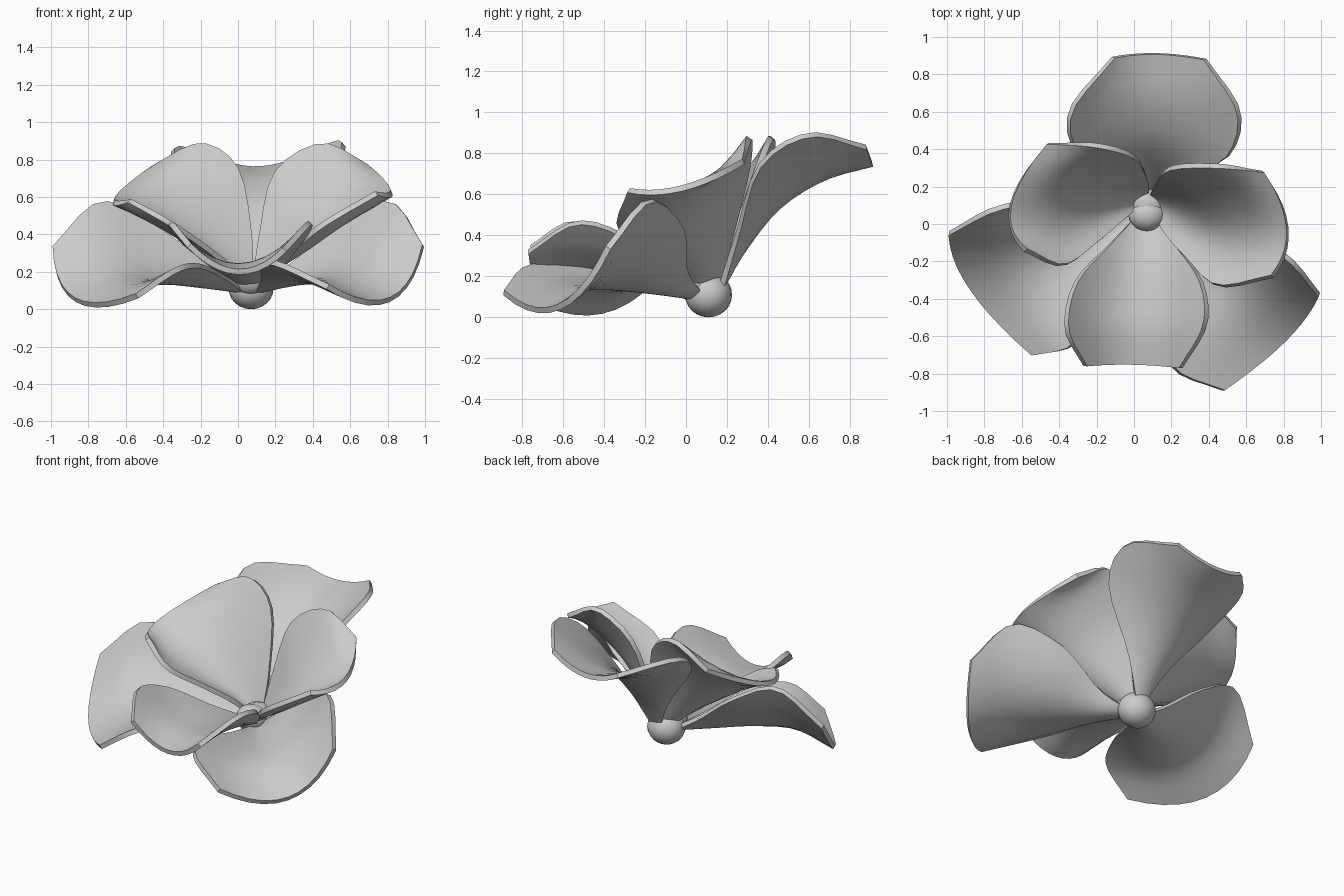
import bpy
import bmesh
from mathutils import Vector, Matrix


def along(p, t):
    """Catmull-Rom point on the list p at t (0..len-1)."""
    i = min(int(t), len(p) - 2)
    u = t - i
    b, c = p[i], p[i + 1]
    a = p[i - 1] if i > 0 else b * 2 - c
    d = p[i + 2] if i + 2 < len(p) else c * 2 - b
    return 0.5 * (2 * b + (c - a) * u + (2 * a - 5 * b + 4 * c - d) * u * u
                  + (3 * b - a - 3 * c + d) * u ** 3)


def smooth(obj):
    bpy.ops.object.select_all(action='DESELECT')
    obj.select_set(True)
    bpy.context.view_layer.objects.active = obj
    for mod in list(obj.modifiers):
        bpy.ops.object.modifier_apply(modifier=mod.name)
    bpy.ops.object.shade_smooth_by_angle(angle=0.6)


def petal(name, base, left, mid, right, nu=14, nv=10):
    """Cupped petal lofted from two edges and a midline, then thickened."""
    base = Vector(base)
    side = (Vector(right[0]) - Vector(left[0])).normalized() * 0.03
    lines = [[base + side * k] + [Vector(p) for p in pts]
             for k, pts in ((-1, left), (0, mid), (1, right))]
    bm = bmesh.new()
    grid = []
    for i in range(nu + 1):
        l, m, r = (along(p, 4 * i / nu) for p in lines)
        row = []
        for j in range(nv + 1):
            s = 2 * j / nv - 1
            row.append(bm.verts.new(l * (s * (s - 1) / 2) + m * (1 - s * s) + r * (s * (s + 1) / 2)))
        grid.append(row)
    for i in range(nu):
        for j in range(nv):
            bm.faces.new((grid[i][j], grid[i + 1][j], grid[i + 1][j + 1], grid[i][j + 1]))
    bmesh.ops.recalc_face_normals(bm, faces=bm.faces)
    me = bpy.data.meshes.new(name)
    bm.to_mesh(me)
    bm.free()
    obj = bpy.data.objects.new(name, me)
    bpy.context.collection.objects.link(obj)
    mod = obj.modifiers.new("thickness", 'SOLIDIFY')
    mod.thickness = 0.03
    mod.offset = 0
    smooth(obj)


def ball(name, loc, scale):
    bpy.ops.mesh.primitive_uv_sphere_add(segments=20, ring_count=12, radius=1, location=loc)
    obj = bpy.context.object
    obj.name = name
    obj.data.transform(Matrix.Diagonal((*scale, 1)))
    smooth(obj)


# Outer petals: back, left, right
petal("outer_petal_back", (0.1, 0.17, 0.14),
      [(-0.05, 0.25, 0.38), (-0.29, 0.36, 0.7), (-0.34, 0.6, 0.86), (-0.11, 0.89, 0.8)],
      [(0.1, 0.28, 0.33), (0.1, 0.45, 0.54), (0.1, 0.67, 0.68), (0.12, 0.91, 0.75)],
      [(0.26, 0.25, 0.4), (0.5, 0.36, 0.74), (0.56, 0.6, 0.89), (0.38, 0.88, 0.83)])
petal("outer_petal_left", (0.03, 0.08, 0.1),
      [(-0.17, 0.1, 0.23), (-0.44, 0.13, 0.44), (-0.74, 0.08, 0.57), (-0.99, -0.05, 0.33)],
      [(-0.2, -0.05, 0.13), (-0.42, -0.15, 0.16), (-0.65, -0.25, 0.16), (-0.87, -0.35, 0.05)],
      [(-0.07, -0.15, 0.17), (-0.2, -0.45, 0.23), (-0.33, -0.65, 0.21), (-0.54, -0.7, 0.07)])
petal("outer_petal_right", (0.11, 0.07, 0.1),
      [(0.28, 0.0, 0.23), (0.55, -0.02, 0.44), (0.82, -0.18, 0.57), (0.99, -0.38, 0.34)],
      [(0.25, -0.13, 0.13), (0.42, -0.3, 0.16), (0.6, -0.45, 0.16), (0.81, -0.62, 0.05)],
      [(0.13, -0.25, 0.17), (0.13, -0.55, 0.24), (0.22, -0.78, 0.24), (0.48, -0.89, 0.12)])

# Inner petals: left, right, front
petal("inner_petal_left", (0.06, 0.14, 0.13),
      [(0.07, 0.24, 0.4), (0.0, 0.36, 0.75), (-0.2, 0.42, 0.88), (-0.46, 0.43, 0.75)],
      [(-0.08, 0.13, 0.28), (-0.25, 0.13, 0.43), (-0.45, 0.12, 0.54), (-0.66, 0.1, 0.59)],
      [(-0.06, 0.02, 0.24), (-0.2, -0.1, 0.35), (-0.38, -0.22, 0.47), (-0.58, -0.14, 0.58)])
petal("inner_petal_right", (0.09, 0.13, 0.13),
      [(0.12, 0.22, 0.4), (0.2, 0.3, 0.73), (0.45, 0.31, 0.88), (0.69, 0.28, 0.76)],
      [(0.24, 0.08, 0.28), (0.42, 0.03, 0.43), (0.62, 0.0, 0.55), (0.82, -0.02, 0.63)],
      [(0.16, -0.04, 0.2), (0.28, -0.18, 0.31), (0.45, -0.33, 0.45), (0.74, -0.28, 0.62)])
petal("inner_petal_front", (0.06, 0.06, 0.12),
      [(-0.13, -0.11, 0.23), (-0.31, -0.31, 0.38), (-0.36, -0.56, 0.46), (-0.26, -0.76, 0.34)],
      [(0.04, -0.18, 0.19), (0.02, -0.38, 0.22), (0.0, -0.56, 0.23), (0.0, -0.75, 0.2)],
      [(0.22, -0.11, 0.23), (0.36, -0.31, 0.4), (0.38, -0.54, 0.46), (0.25, -0.77, 0.32)])

# Bulb under the petals and the knob in the heart of the flower
ball("flower_base", (0.07, 0.11, 0.11), (0.12, 0.115, 0.11))
ball("flower_heart", (0.07, 0.05, 0.15), (0.1, 0.09, 0.08))
